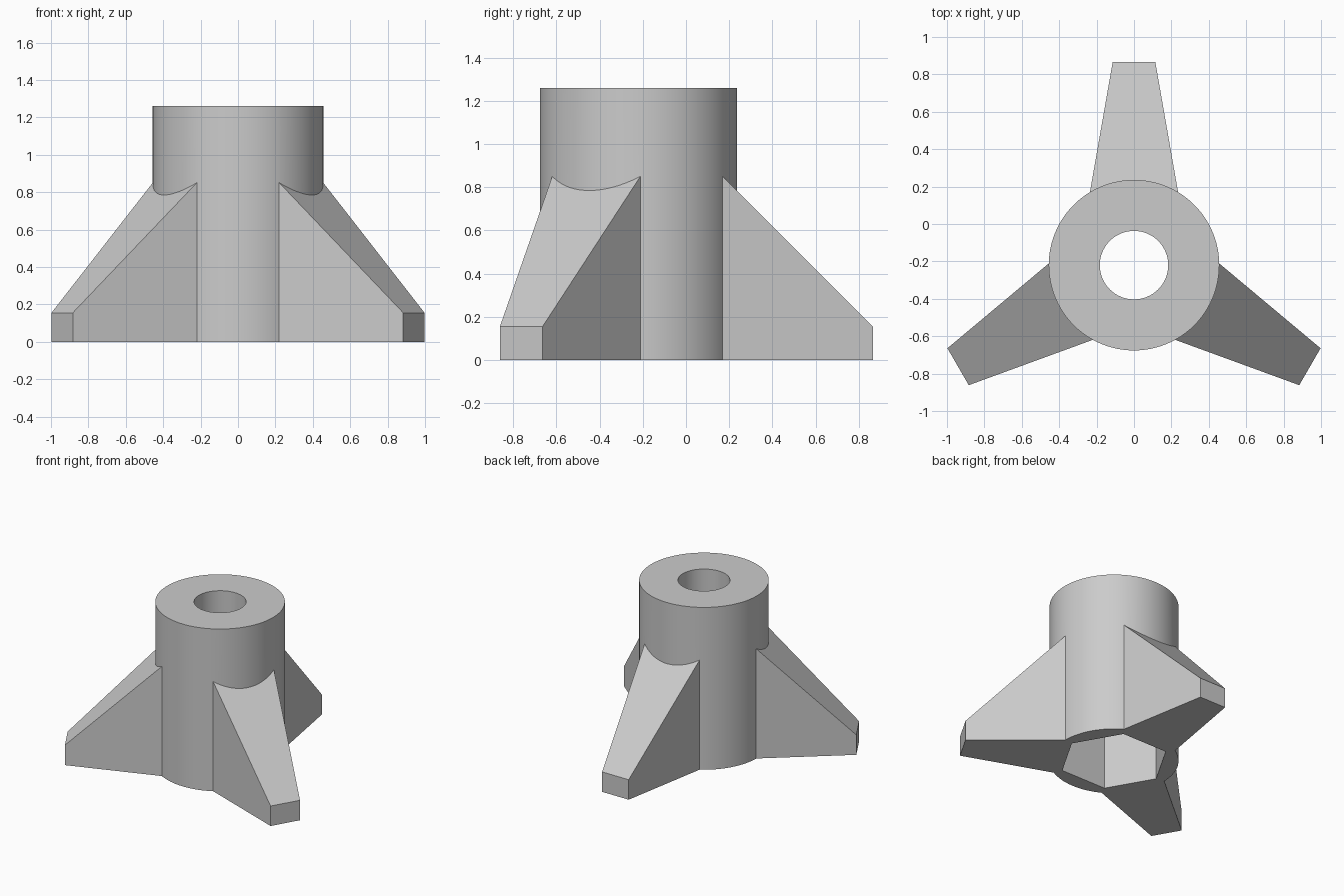
import bpy, bmesh, math
from mathutils import Matrix, Vector

cube = bpy.data.objects.get("Cube")
if cube:
    bpy.data.objects.remove(cube, do_unlink=True)

AXIS_Y = -0.22                      # hub axis sits forward of centre
HEIGHT, HUB_R = 1.26, 0.456
BORE_R, HEX_R, HEX_DEPTH = 0.183, 0.389, 0.63
FIN_END, FIN_END_H = 1.086, 0.155   # outer reach and tip height of a fin
FIN_START = 0.30                    # buried inside the hub

grey = bpy.data.materials.new("plain grey")
grey.use_nodes = True
colour = (0.6, 0.6, 0.6, 1)
grey.diffuse_color = colour
grey.node_tree.nodes["Principled BSDF"].inputs["Base Color"].default_value = colour


def make_object(name, bm):
    bmesh.ops.recalc_face_normals(bm, faces=bm.faces)
    mesh = bpy.data.meshes.new(name)
    bm.to_mesh(mesh)
    bm.free()
    mesh.materials.append(grey)
    obj = bpy.data.objects.new(name, mesh)
    bpy.context.collection.objects.link(obj)
    return obj


def prism(name, radius, sides, z0, z1, turn=0.0):
    """Upright cylinder or prism on the hub axis."""
    bm = bmesh.new()
    place = Matrix.Translation((0, AXIS_Y, (z0 + z1) / 2)) @ Matrix.Rotation(turn, 4, "Z")
    bmesh.ops.create_cone(bm, cap_ends=True, segments=sides, radius1=radius,
                          radius2=radius, depth=z1 - z0, matrix=place)
    return make_object(name, bm)


def fin(name, angle):
    """Tapered buttress with a 45 degree sloping top, pointing along angle."""
    bm = bmesh.new()
    spin = Matrix.Translation((0, AXIS_Y, 0)) @ Matrix.Rotation(angle, 4, "Z")
    rings = []
    for reach in (FIN_START, FIN_END):
        half = 0.114 + (FIN_END - reach) * 0.175
        top = FIN_END_H + FIN_END - reach
        corners = [(-half, 0), (half, 0), (half, top), (-half, top)]
        rings.append([bm.verts.new(spin @ Vector((reach, y, z))) for y, z in corners])
    inner, outer = rings
    bm.faces.new(inner)
    bm.faces.new(outer)
    for i in range(4):
        j = (i + 1) % 4
        bm.faces.new((inner[i], inner[j], outer[j], outer[i]))
    return make_object(name, bm)


def combine(target, other, operation):
    mod = target.modifiers.new(other.name, "BOOLEAN")
    mod.operation, mod.solver, mod.object = operation, "EXACT", other
    bpy.context.view_layer.objects.active = target
    bpy.ops.object.modifier_apply(modifier=mod.name)
    bpy.data.objects.remove(other, do_unlink=True)


# Hub with three fins merged into it
body = prism("finned_hub", HUB_R, 96, 0, HEIGHT)
for k in range(3):
    combine(body, fin("fin", math.radians(90 + 120 * k)), "UNION")

# Round bore through the top and hexagonal pocket underneath
combine(body, prism("bore_cutter", BORE_R, 64, -0.1, HEIGHT + 0.1), "DIFFERENCE")
combine(body, prism("hex_cutter", HEX_R, 6, -0.1, HEX_DEPTH, math.radians(30)), "DIFFERENCE")

# Smooth round walls, crisp edges
bpy.ops.object.select_all(action="DESELECT")
body.select_set(True)
bpy.context.view_layer.objects.active = body
bpy.ops.object.shade_smooth_by_angle(angle=math.radians(25))
